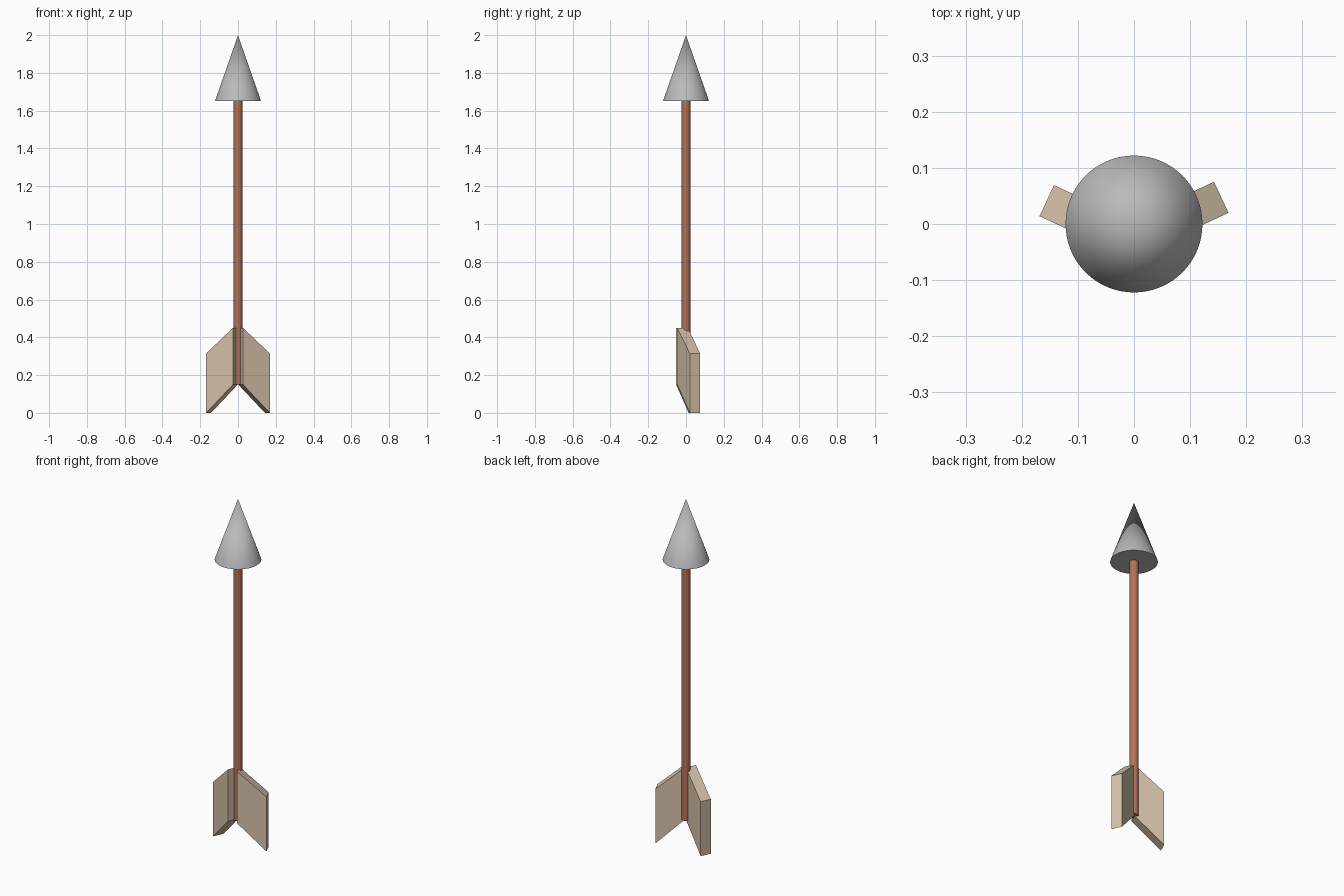
import bpy, bmesh, math
from mathutils import Vector

if "Cube" in bpy.data.objects:
    bpy.data.objects.remove(bpy.data.objects["Cube"])


def material(name, rgb):
    m = bpy.data.materials.new(name)
    m.diffuse_color = (*rgb, 1)
    m.use_nodes = True
    m.node_tree.nodes["Principled BSDF"].inputs["Base Color"].default_value = m.diffuse_color
    return m


steel = material("grey_steel", (0.50, 0.49, 0.50))
wood = material("brown_wood", (0.46, 0.17, 0.095))
feather = material("tan_feather", (0.66, 0.53, 0.39))


def round_part(name, r_bottom, r_top, z0, z1, sides, mat):
    bpy.ops.mesh.primitive_cone_add(vertices=sides, radius1=r_bottom, radius2=r_top,
                                    depth=z1 - z0, location=(0, 0, (z0 + z1) / 2))
    ob = bpy.context.object
    ob.name = name
    ob.data.materials.append(mat)
    bpy.ops.object.shade_smooth_by_angle(angle=math.radians(40))


# Shaft and pointed head
round_part("shaft", 0.023, 0.023, 0.15, 1.68, 32, wood)
round_part("arrow_head", 0.122, 0.0, 1.65, 2.0, 64, steel)


# Slanted feather: profile of (distance outwards, height), extruded sideways
def vane(name, side, y_shift):
    angle = math.radians(25)
    out = Vector((side * math.cos(angle), math.sin(angle), 0))
    across = Vector((-side * math.sin(angle), math.cos(angle), 0)) * 0.061
    start = Vector((side * 0.027, -0.048 + y_shift, 0))
    profile = [(0, 0.15), (0.156, 0.0), (0.156, 0.315), (0, 0.45)]
    bm = bmesh.new()
    face = bm.faces.new([bm.verts.new(start + out * d + Vector((0, 0, z))) for d, z in profile])
    ext = bmesh.ops.extrude_face_region(bm, geom=[face])
    moved = [g for g in ext["geom"] if isinstance(g, bmesh.types.BMVert)]
    bmesh.ops.translate(bm, verts=moved, vec=across)
    bmesh.ops.recalc_face_normals(bm, faces=bm.faces)
    me = bpy.data.meshes.new(name)
    bm.to_mesh(me)
    bm.free()
    me.materials.append(feather)
    bpy.context.collection.objects.link(bpy.data.objects.new(name, me))


vane("feather_right", 1, 0.002)
vane("feather_left", -1, -0.004)
